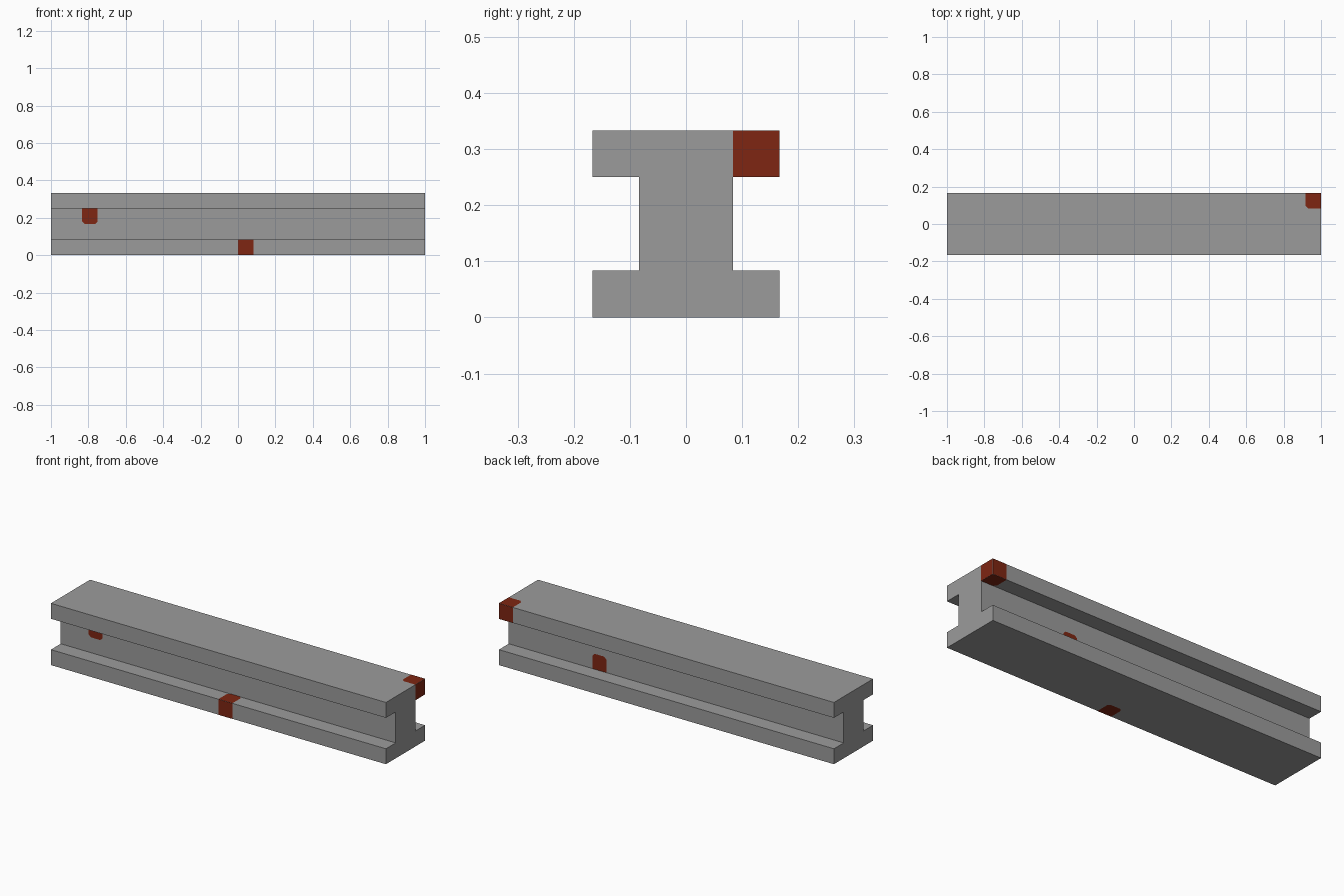
import bpy, bmesh
from mathutils import Vector

if "Cube" in bpy.data.objects:
    bpy.data.objects.remove(bpy.data.objects["Cube"])

C = 1 / 12            # grid cell: flange thickness, web half width, rust patch size
LIFT = 0.0008         # patches sit just proud of the steel


def material(name, rgb):
    m = bpy.data.materials.new(name)
    m.diffuse_color = (*rgb, 1)
    m.use_nodes = True
    m.node_tree.nodes["Principled BSDF"].inputs["Base Color"].default_value = m.diffuse_color
    return m


steel = material("grey steel", (0.33, 0.33, 0.33))
rust = material("rust red", (0.21, 0.019, 0.006))


def make_object(name, bm, mat):
    me = bpy.data.meshes.new(name)
    bm.to_mesh(me)
    bm.free()
    me.materials.append(mat)
    ob = bpy.data.objects.new(name, me)
    bpy.context.collection.objects.link(ob)
    return ob


# I-beam: half profile (y, z), mirrored and extruded along x
half = [(2*C, 0), (2*C, C), (C, C), (C, 3*C), (2*C, 3*C), (2*C, 4*C)]
profile = half + [(-y, z) for y, z in reversed(half)]
bm = bmesh.new()
end = bm.faces.new([bm.verts.new((-1, y, z)) for y, z in profile])
ext = bmesh.ops.extrude_face_region(bm, geom=[end])
bmesh.ops.translate(bm, vec=(2, 0, 0),
                    verts=[g for g in ext["geom"] if isinstance(g, bmesh.types.BMVert)])
bmesh.ops.recalc_face_normals(bm, faces=bm.faces)
make_object("steel_beam", bm, steel)


def rust_patch(name, corner, faces):
    """Thin rust sheets on the given sides of one grid cell.
    faces: list of (axis, sign, chamfered corners as (u, v) in 0/1)."""
    bm = bmesh.new()
    for axis, sign, cut in faces:
        u, v = [a for a in range(3) if a != axis]
        pts = []
        ring = [(0, 0), (1, 0), (1, 1), (0, 1)]
        for i, p in enumerate(ring):
            p0 = Vector(p)
            if p in cut:
                pts += [p0.lerp(Vector(ring[i - 1]), 0.16),
                        p0.lerp(Vector(ring[(i + 1) % 4]), 0.16)]
            else:
                pts.append(p0)
        verts = []
        for p in pts:
            co = Vector(corner)
            co[u] += p[0] * C
            co[v] += p[1] * C
            co[axis] += (C if sign > 0 else 0) + sign * LIFT
            verts.append(bm.verts.new(co))
        f = bm.faces.new(verts)
        f.normal_update()
        if f.normal[axis] * sign < 0:
            f.normal_flip()
    make_object(name, bm, rust)


# Rust on the upper flange corner, the lower flange edge and both sides of the web
rust_patch("flange_corner_rust", (1 - C, C, 3*C),
           [(0, 1, []), (1, 1, []), (2, 1, [(0, 0)]), (2, -1, [(0, 0)])])
rust_patch("flange_edge_rust", (0, -2*C, 0),
           [(1, -1, []), (2, 1, [(0, 1), (1, 1)]), (2, -1, [(0, 1), (1, 1)])])
rust_patch("front_web_rust", (-10*C, -C, 2*C), [(1, -1, [(0, 0), (1, 0)])])
rust_patch("back_web_rust", (5*C, 0, C), [(1, 1, [(0, 1), (1, 1)])])
